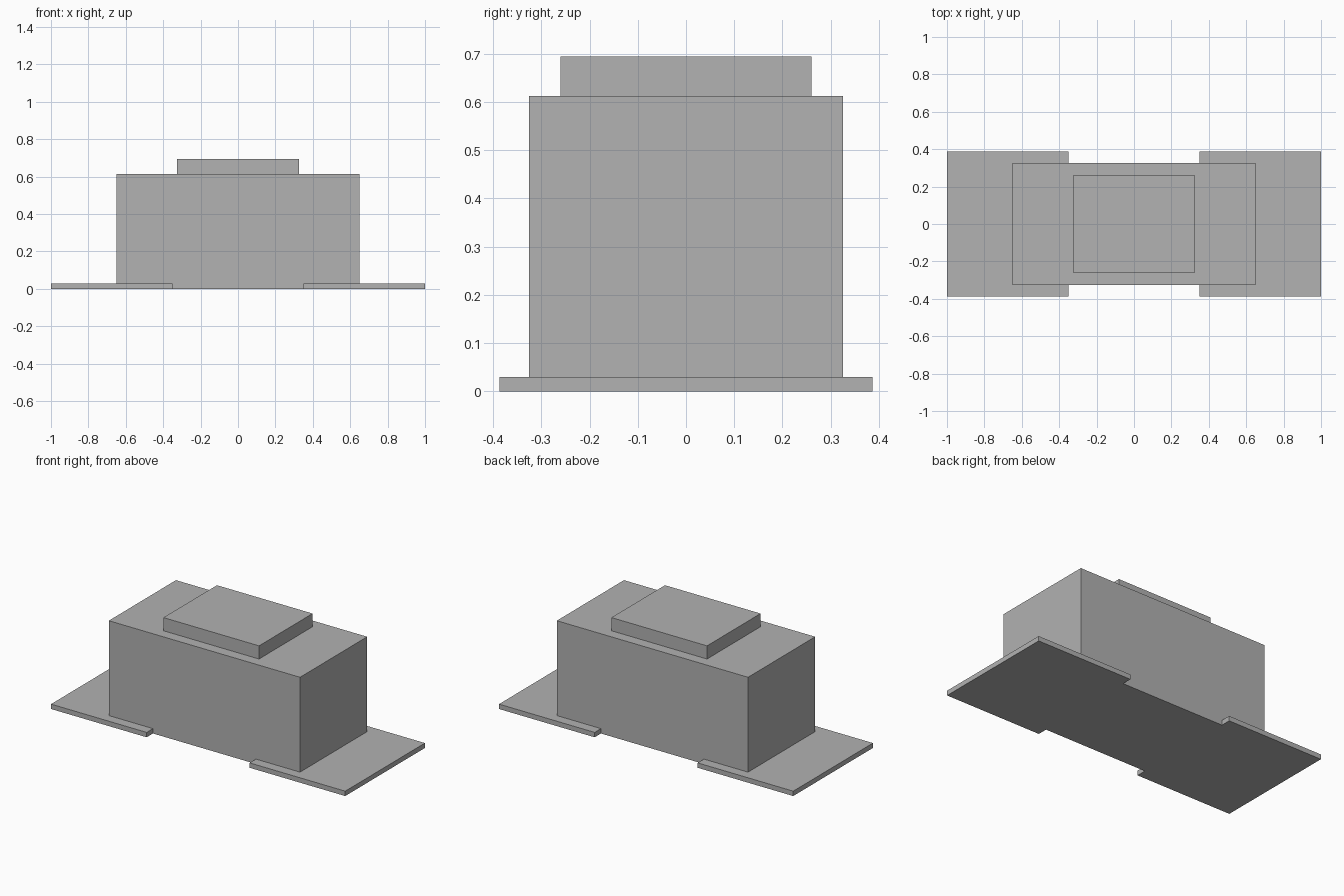
import bpy

cube = bpy.data.objects.get("Cube")
if cube:
    bpy.data.objects.remove(cube, do_unlink=True)

# Single flat grey
GREY = (0.445, 0.445, 0.445, 1.0)
grey = bpy.data.materials.new("plain_grey")
grey.use_nodes = True
grey.diffuse_color = GREY
grey.node_tree.nodes["Principled BSDF"].inputs["Base Color"].default_value = GREY


def box(name, x, size, bottom, top):
    """Box centred on y = 0, spanning bottom to top."""
    bpy.ops.mesh.primitive_cube_add(size=1, location=(x, 0, (bottom + top) / 2))
    obj = bpy.context.object
    obj.name = name
    obj.scale = (size[0], size[1], top - bottom)
    bpy.ops.object.transform_apply(location=False, rotation=False, scale=True)
    obj.data.materials.append(grey)
    return obj


# Main block and raised cap
box("body", 0, (1.30, 0.652), 0, 0.613)
box("top_cap", 0, (0.65, 0.52), 0.613, 0.694)

# Thin base plates at both ends
for side, sign in (("left", 1), ("right", -1)):
    box(side + "_base_plate", sign * 0.675, (0.65, 0.774), 0, 0.03)
